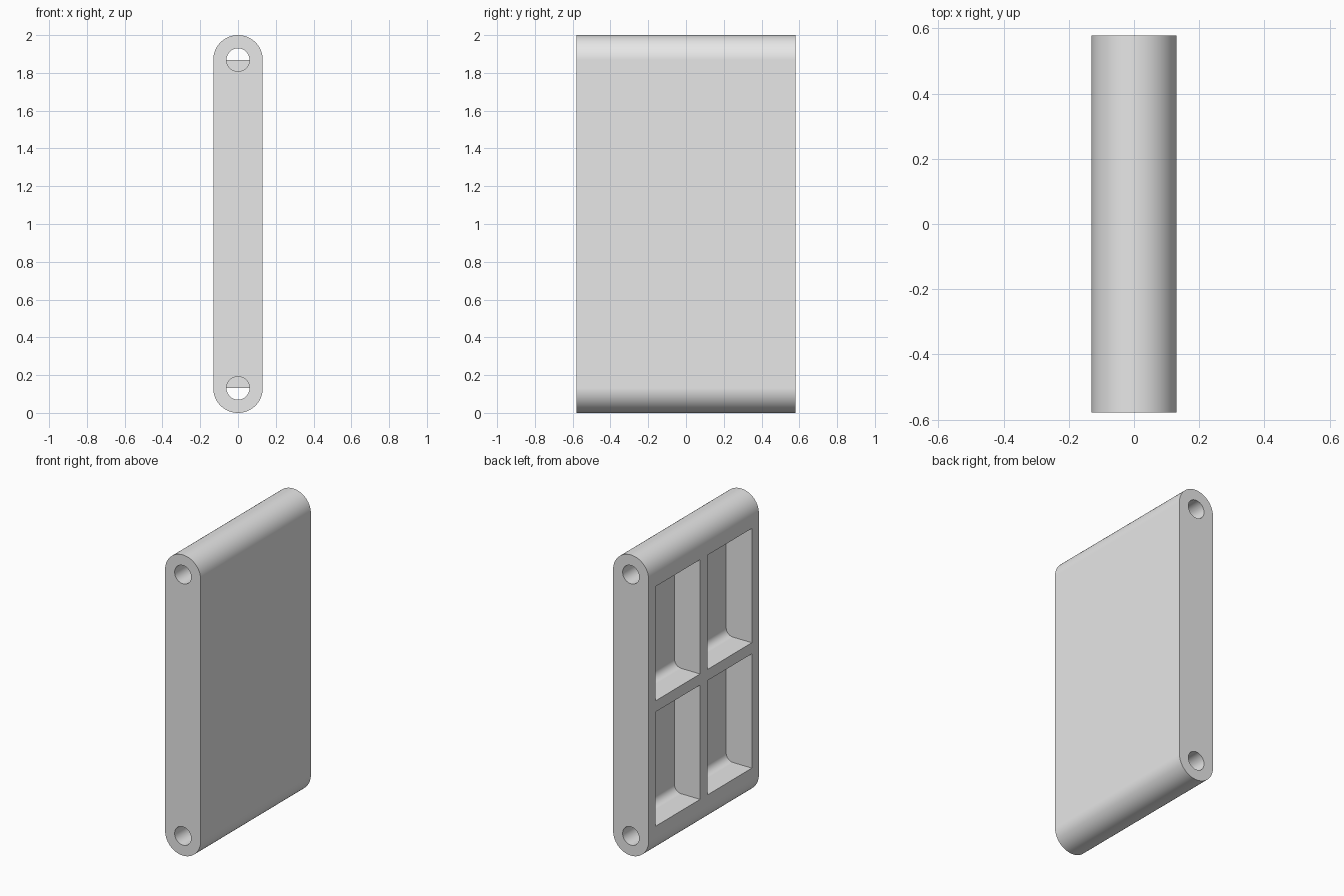
import bpy, bmesh
from math import sin, cos, pi, radians

cube = bpy.data.objects.get("Cube")
if cube:
    bpy.data.objects.remove(cube, do_unlink=True)

R = 0.131          # half thickness and end radius
HALF_W = 0.579     # half width along y
HOLE_R = 0.061
TOP_Z, LOW_Z = 2 - R, R

grey = bpy.data.materials.new("light_grey")
grey.use_nodes = True
grey.diffuse_color = (0.8, 0.8, 0.8, 1)
grey.node_tree.nodes["Principled BSDF"].inputs["Base Color"].default_value = (0.8, 0.8, 0.8, 1)


def arc(cx, cz, r, start, end, steps):
    """Points of an arc in the xz plane, angles in degrees."""
    angles = [radians(start + (end - start) * i / steps) for i in range(steps + 1)]
    return [(cx + r * cos(a), cz + r * sin(a)) for a in angles]


def prism(name, profile, y0, y1):
    """Extrude an xz profile from y0 to y1."""
    bm = bmesh.new()
    face = bm.faces.new([bm.verts.new((x, y0, z)) for x, z in profile])
    new = bmesh.ops.extrude_face_region(bm, geom=[face])["geom"]
    verts = [v for v in new if isinstance(v, bmesh.types.BMVert)]
    bmesh.ops.translate(bm, verts=verts, vec=(0, y1 - y0, 0))
    bmesh.ops.recalc_face_normals(bm, faces=bm.faces)
    mesh = bpy.data.meshes.new(name)
    bm.to_mesh(mesh)
    bm.free()
    mesh.materials.append(grey)
    obj = bpy.data.objects.new(name, mesh)
    bpy.context.collection.objects.link(obj)
    return obj


def activate(obj):
    bpy.ops.object.select_all(action='DESELECT')
    obj.select_set(True)
    bpy.context.view_layer.objects.active = obj


# Plate with two rounded ends
plate = prism("plate", arc(0, TOP_Z, R, 0, 180, 40) + arc(0, LOW_Z, R, 180, 360, 40),
              -HALF_W, HALF_W)

# Pin holes along both rounded ends
cutters = [prism("pin_hole_cutter", arc(0, z, HOLE_R, 0, 360, 48)[:-1], -0.7, 0.7)
           for z in (TOP_Z, LOW_Z)]

# Four pockets in the -x side, with filleted inner ends
FLOOR_X, FILLET = 0.058, 0.05
for z0, z1 in ((0.203, 0.963), (1.037, 1.797)):
    c = FLOOR_X - FILLET
    profile = ([(-0.3, z0)] + arc(c, z0 + FILLET, FILLET, -90, 0, 12)
               + arc(c, z1 - FILLET, FILLET, 0, 90, 12) + [(-0.3, z1)])
    for y0, y1 in ((-0.505, -0.039), (0.039, 0.505)):
        cutters.append(prism("pocket_cutter", profile, y0, y1))

activate(plate)
for cutter in cutters:
    cutter.hide_render = True
    mod = plate.modifiers.new("cut", 'BOOLEAN')
    mod.operation = 'DIFFERENCE'
    mod.solver = 'EXACT'
    mod.object = cutter
    bpy.ops.object.modifier_apply(modifier=mod.name)
    bpy.data.objects.remove(cutter, do_unlink=True)
bpy.ops.object.shade_smooth_by_angle(angle=radians(30))
weighted = plate.modifiers.new("weighted_normals", 'WEIGHTED_NORMAL')
weighted.keep_sharp = True

# Half-round stops deep inside the holes, on the side towards the middle
for name, z, start in (("upper_hole_stop", TOP_Z, 180), ("lower_hole_stop", LOW_Z, 0)):
    prism(name, arc(0, z, HOLE_R, start, start + 180, 24), -0.4, 0.4)
